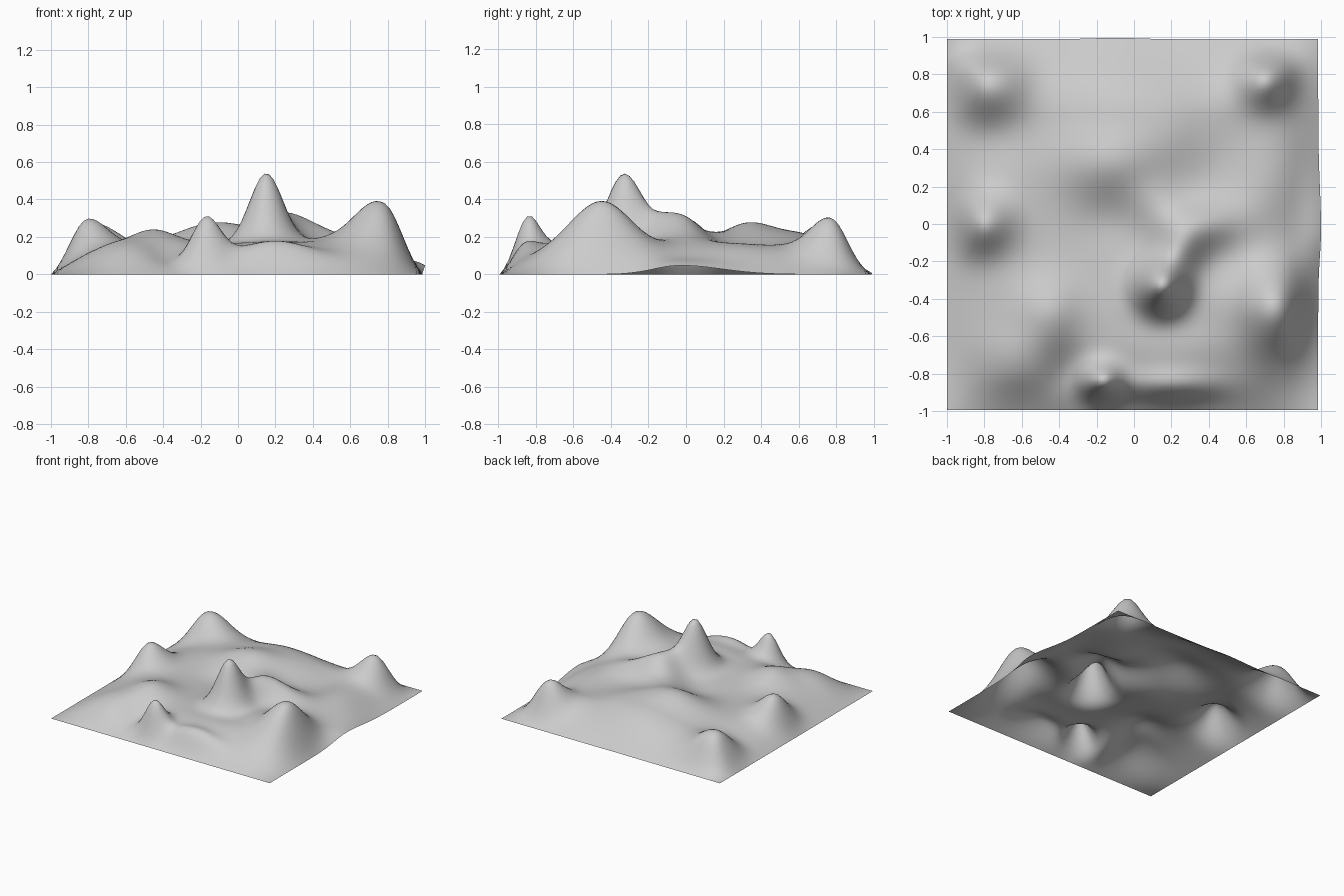
import bpy, bmesh, math

X0, X1, Y0, Y1 = -1.0, 0.985, -0.995, 0.988   # footprint of the sheet
N = 80

# Hills and saddles: x, y, height, x-width, y-width
FEATURES = [
    (0.15, -0.33, 0.54, 0.09, 0.095),    # tallest peak
    (0.77, -0.45, 0.387, 0.14, 0.16),    # right front hill
    (-0.17, -0.86, 0.297, 0.075, 0.075), # small front peak
    (-0.82, 0.00, 0.29, 0.11, 0.11),     # left hill
    (-0.82, 0.75, 0.255, 0.13, 0.13),    # back left hill
    (-0.68, 0.78, 0.23, 0.11, 0.12),
    (0.71, 0.775, 0.30, 0.10, 0.10),     # back right hill
    (0.56, 0.68, 0.195, 0.11, 0.11),
    (-0.45, -0.47, 0.24, 0.12, 0.13),    # front left ridge
    (-0.61, -0.76, 0.158, 0.14, 0.13),   # front left shoulder
    (0.28, -0.02, 0.32, 0.13, 0.09),     # ridge behind the tallest peak
    (0.24, -0.15, 0.335, 0.09, 0.08),
    (0.47, 0.02, 0.245, 0.13, 0.10),
    (0.12, 0.12, 0.23, 0.11, 0.09),
    (-0.12, 0.33, 0.277, 0.20, 0.14),    # central plateau
    (-0.06, 0.66, 0.21, 0.20, 0.16),
    (0.20, 0.50, 0.22, 0.15, 0.15),
    (-0.50, 0.28, 0.17, 0.15, 0.13),
    (0.50, 0.37, 0.15, 0.14, 0.13),      # low ground
    (-0.36, -0.78, 0.09, 0.09, 0.11),
    (-0.15, 0.00, 0.14, 0.13, 0.11),
    (0.45, -0.40, 0.20, 0.11, 0.14),
    (0.20, -0.72, 0.17, 0.18, 0.13),
    (0.20, -0.89, 0.145, 0.18, 0.07),
    (0.78, 0.25, 0.145, 0.14, 0.20),
    (-0.75, -0.35, 0.13, 0.13, 0.13),
    (-0.15, -0.50, 0.17, 0.12, 0.14),
    (-0.75, 0.47, 0.12, 0.14, 0.10),
]


def ramp(d, width):
    return math.sin(min(1.0, max(0.0, d) / width) * math.pi / 2)


def edge(x, y, width):
    """0 on the border, 1 well inside."""
    return (ramp(x - X0, width) * ramp(X1 - x, width)
            * ramp(y - Y0, width) * ramp(Y1 - y, width))


def bump(f, x, y):
    return math.exp(-0.5 * (((x - f[0]) / f[3]) ** 2 + ((y - f[1]) / f[4]) ** 2))


amps = [0.0] * len(FEATURES)


def height(x, y):
    hills = sum(a * bump(f, x, y) for a, f in zip(amps, FEATURES))
    return 0.15 * edge(x, y, 0.4) + hills * edge(x, y, 0.2)


# Adjust the strengths until every feature has its wanted height
for _ in range(150):
    for i, f in enumerate(FEATURES):
        amps[i] += 0.8 * (f[2] - height(f[0], f[1])) / edge(f[0], f[1], 0.2)

# Terrain sheet
bm = bmesh.new()
rows = []
for j in range(N + 1):
    row = []
    for i in range(N + 1):
        x = X0 + (X1 - X0) * i / N
        y = Y0 + (Y1 - Y0) * j / N
        z = max(0.0, height(x, y))
        # slightly lifted, bulging right edge and back edge
        tail = 0.14 if y < -0.03 else 0.22
        lift = math.exp(-0.5 * ((x - X1) / 0.07) ** 2 - 0.5 * ((y + 0.03) / tail) ** 2)
        back = math.exp(-0.5 * ((y - Y1) / 0.06) ** 2 - 0.5 * ((x + 0.1) / 0.13) ** 2)
        row.append(bm.verts.new((x + 0.015 * lift, y + 0.007 * back,
                                 z + 0.048 * lift + 0.005 * back)))
    rows.append(row)
for j in range(N):
    for i in range(N):
        bm.faces.new((rows[j][i], rows[j][i + 1], rows[j + 1][i + 1], rows[j + 1][i]))
for face in bm.faces:
    face.smooth = True
mesh = bpy.data.meshes.new("terrain")
bm.to_mesh(mesh)
bm.free()
bpy.context.collection.objects.link(bpy.data.objects.new("terrain", mesh))
